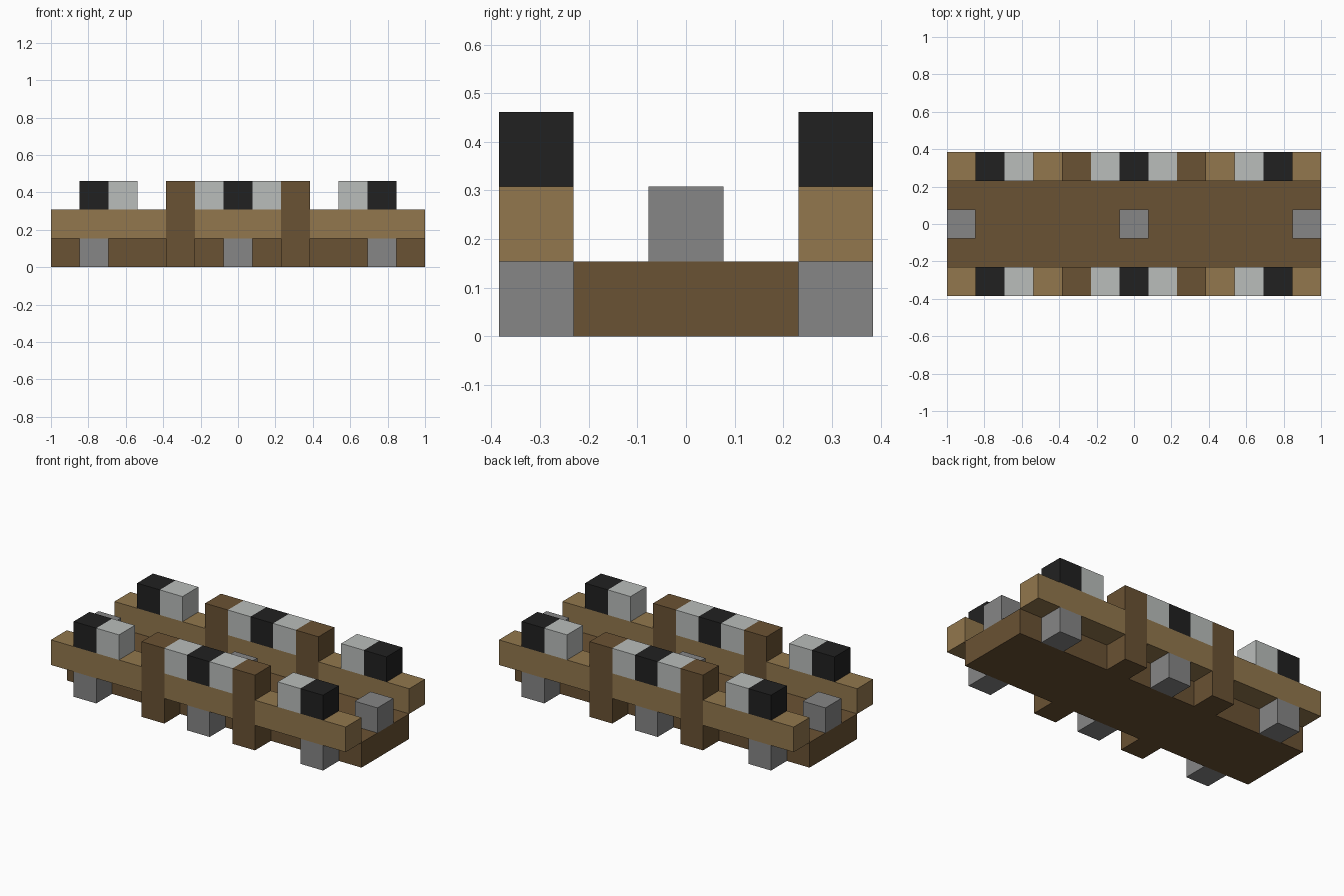
import bpy
import bmesh

default = bpy.data.objects.get("Cube")
if default:
    bpy.data.objects.remove(default, do_unlink=True)

U = 2 / 13  # one block


def material(name, *srgb):
    rgba = [((c / 255 + 0.055) / 1.055) ** 2.4 for c in srgb] + [1]
    mat = bpy.data.materials.new(name)
    mat.use_nodes = True
    mat.diffuse_color = rgba
    bsdf = mat.node_tree.nodes["Principled BSDF"]
    bsdf.inputs["Base Color"].default_value = rgba
    bsdf.inputs["Roughness"].default_value = 0.9
    return mat


dark_wood = material("dark wood", 106, 82, 51)
light_wood = material("light wood", 146, 119, 77)
stone = material("grey stone", 134, 134, 134)
pale = material("pale grey", 186, 189, 187)
black = material("black", 33, 33, 33)


def block(name, mat, x, y, z, size=(1, 1, 1)):
    """Box centred on block cell x, y, with its bottom at level z."""
    bm = bmesh.new()
    bmesh.ops.create_cube(bm, size=U)
    bmesh.ops.scale(bm, vec=size, verts=bm.verts)
    mesh = bpy.data.meshes.new(name)
    bm.to_mesh(mesh)
    bm.free()
    mesh.materials.append(mat)
    obj = bpy.data.objects.new(name, mesh)
    obj.location = (x * U, y * U, (z + size[2] / 2) * U)
    bpy.context.collection.objects.link(obj)


# Deck and the blocks standing along its middle
block("deck", dark_wood, 0, 0, 0, (13, 3, 1))
for x in (-6, 0, 6):
    block("deck_block", stone, x, 0, 1)

# Matching front and back sides
for y, side in ((-2, "front"), (2, "back")):
    # Rail runs between the posts
    block(side + "_rail_middle", light_wood, 0, y, 1, (3, 1, 1))
    for s in (-1, 1):
        block(side + "_rail_end", light_wood, s * 4.5, y, 1, (4, 1, 1))
        block(side + "_post", dark_wood, s * 2, y, 0, (1, 1, 3))
    # Feet beneath the rail
    for x in (-5, 0, 5):
        block(side + "_foot", stone, x, y, 0)
        block(side + "_dark_top_block", black, x, y, 2)
    # Pale blocks on the rail
    for x in (-4, -1, 1, 4):
        block(side + "_pale_top_block", pale, x, y, 2)
